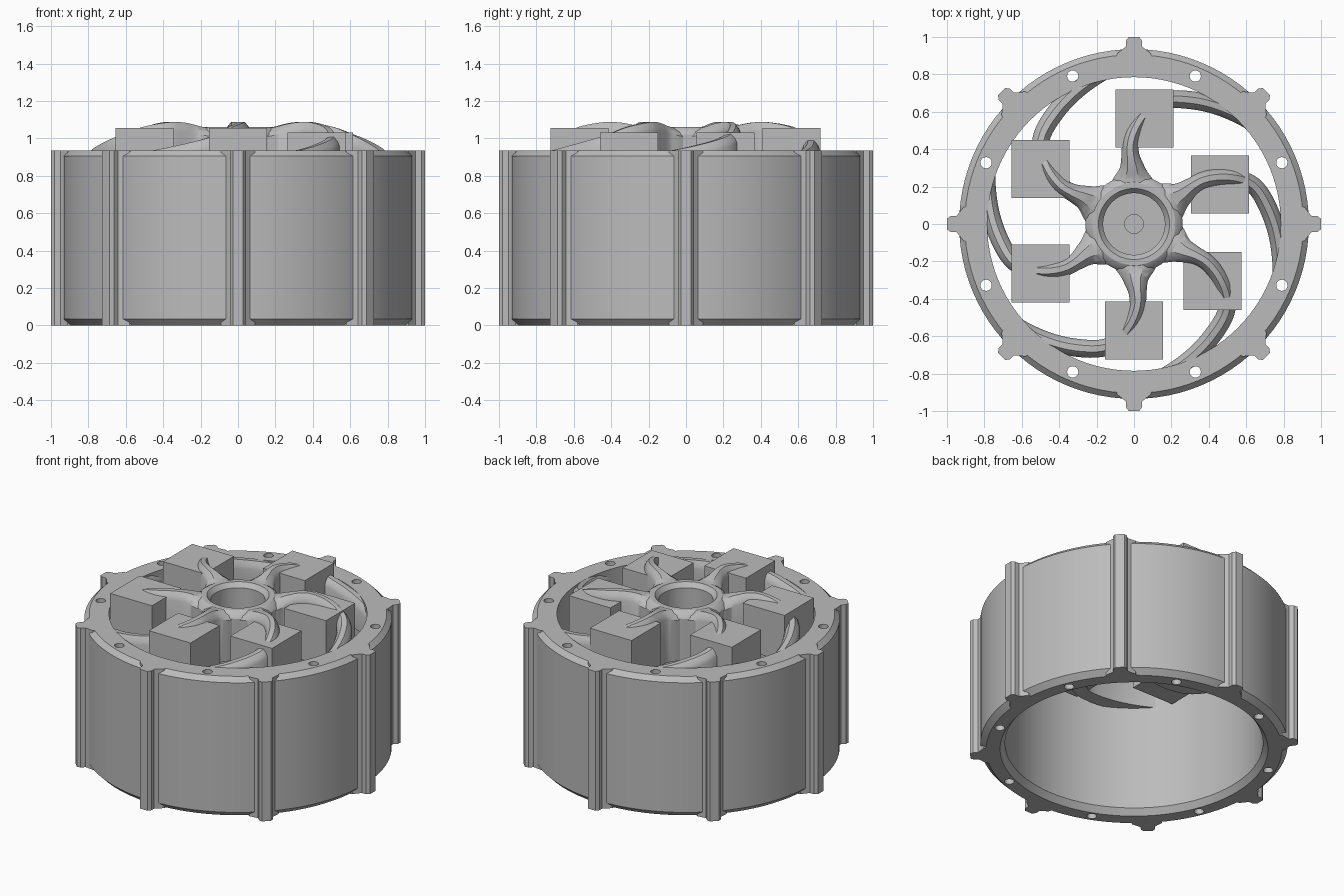
import bpy, bmesh, math
from mathutils import Vector

if "Cube" in bpy.data.objects:
    bpy.data.objects.remove(bpy.data.objects["Cube"])

grey = bpy.data.materials.new("plain grey")
grey.diffuse_color = (0.5, 0.5, 0.5, 1)
grey.use_nodes = True
grey.node_tree.nodes["Principled BSDF"].inputs["Base Color"].default_value = grey.diffuse_color


def finish(name, bm, smooth=True):
    bmesh.ops.recalc_face_normals(bm, faces=bm.faces)
    me = bpy.data.meshes.new(name)
    bm.to_mesh(me)
    bm.free()
    me.materials.append(grey)
    ob = bpy.data.objects.new(name, me)
    bpy.context.collection.objects.link(ob)
    if smooth:
        smooth_object(ob)
    return ob


def activate(ob):
    bpy.ops.object.select_all(action='DESELECT')
    ob.select_set(True)
    bpy.context.view_layer.objects.active = ob


def smooth_object(ob):
    activate(ob)
    bpy.ops.object.shade_smooth_by_angle(angle=math.radians(30))


def lathe(profile, segments, closed):
    """Revolve an (r, z) profile about the z axis."""
    bm = bmesh.new()
    vs = [bm.verts.new((r, 0, z)) for r, z in profile]
    es = [bm.edges.new(p) for p in zip(vs, vs[1:])]
    if closed:
        es.append(bm.edges.new((vs[-1], vs[0])))
    bmesh.ops.spin(bm, geom=vs + es, cent=(0, 0, 0), axis=(0, 0, 1),
                   angle=math.tau, steps=segments)
    bmesh.ops.remove_doubles(bm, verts=bm.verts, dist=1e-4)
    return bm


def prism(bm, outline, z0, z1):
    low = [bm.verts.new((x, y, z0)) for x, y in outline]
    high = [bm.verts.new((x, y, z1)) for x, y in outline]
    bm.faces.new(low)
    bm.faces.new(high)
    n = len(outline)
    for i in range(n):
        j = (i + 1) % n
        bm.faces.new((low[i], low[j], high[j], high[i]))


def polar(r, a):
    return Vector((r * math.cos(a), r * math.sin(a)))


TOP = 0.935

# Rim: chamfered drum, flared at the bottom of the bore
rim = finish("rim", lathe([(0.815, 0), (0.90, 0), (0.935, 0.035), (0.935, TOP - 0.03),
                           (0.905, TOP), (0.785, TOP), (0.785, 0.04)], 96, True), False)

# Bolt holes through the rim
bm = bmesh.new()
for k in range(8):
    c = polar(0.856, math.radians(22.5 + 45 * k))
    prism(bm, [tuple(c + polar(0.03, math.tau * i / 20)) for i in range(20)], -0.1, 1.1)
cutter = finish("bolt_hole_cutter", bm, False)
mod = rim.modifiers.new("holes", 'BOOLEAN')
mod.object = cutter
mod.operation = 'DIFFERENCE'
mod.solver = 'EXACT'
activate(rim)
bpy.ops.object.modifier_apply(modifier=mod.name)
cutter.hide_render = True
cutter.hide_set(True)
smooth_object(rim)

# Eight tread lugs with flared feet
half = [(0.88, 0.095), (0.912, 0.09), (0.935, 0.06), (0.95, 0.043), (0.98, 0.043), (1.0, 0.028)]
outline = half + [(r, -s) for r, s in reversed(half)]
for k in range(8):
    a = math.radians(45 * k)
    u, v = polar(1, a), polar(1, a + math.pi / 2)
    bm = bmesh.new()
    prism(bm, [tuple(u * r + v * s) for r, s in outline], 0, TOP)
    finish(f"lug_{k + 1}", bm)

# Hub with a recessed centre and small blind hole
finish("hub", lathe([(0, 0.74), (0.26, 0.74), (0.26, 1.02), (0.245, 1.045), (0.22, 1.06),
                     (0.19, 1.06), (0.165, 1.03), (0.165, 0.82), (0.05, 0.82),
                     (0.05, 0.80), (0, 0.80)], 64, False))

# Swirling spokes: radius, angle offset, half width, top height
PATH = [(0.20, 2, 0.13, 1.055), (0.25, 2, 0.10, 1.062), (0.30, 2, 0.068, 1.075),
        (0.37, 3, 0.048, 1.086), (0.45, 2, 0.044, 1.085), (0.57, -4, 0.044, 1.06),
        (0.67, -12, 0.046, 1.01), (0.73, -25, 0.048, 0.965), (0.79, -40, 0.045, 0.925),
        (0.83, -50, 0.04, 0.91)]


def sample(steps=5):
    """Catmull-Rom interpolation of the spoke path."""
    out = []
    for i in range(len(PATH) - 1):
        p = [Vector(PATH[min(max(i + d, 0), len(PATH) - 1)]) for d in (-1, 0, 1, 2)]
        for s in range(steps):
            t = s / steps
            out.append(0.5 * (2 * p[1] + (p[2] - p[0]) * t
                              + (2 * p[0] - 5 * p[1] + 4 * p[2] - p[3]) * t * t
                              + (3 * p[1] - p[0] - 3 * p[2] + p[3]) * t ** 3))
    return out + [Vector(PATH[-1])]


stations = sample()
for k in range(6):
    base = 90 + 60 * k
    centres = [polar(s[0], math.radians(base + s[1])) for s in stations]
    bm = bmesh.new()
    rings = []
    for i, (c, s) in enumerate(zip(centres, stations)):
        tan = (centres[min(i + 1, len(centres) - 1)] - centres[max(i - 1, 0)]).normalized()
        side = Vector((-tan.y, tan.x))
        w, z = s[2], s[3]
        section = [(-w, 0.74), (-w, z - 0.05), (-w * 0.8, z - 0.025), (-w * 0.35, z),
                   (w * 0.35, z), (w * 0.8, z - 0.025), (w, z - 0.05), (w, 0.74)]
        rings.append([bm.verts.new((*(c + side * u), h)) for u, h in section])
    for a, b in zip(rings, rings[1:]):
        for j in range(8):
            m = (j + 1) % 8
            bm.faces.new((a[j], a[m], b[m], b[j]))
    bm.faces.new(rings[0])
    bm.faces.new(rings[-1])
    finish(f"spoke_{k + 1}", bm)

# Square blocks sitting over the spokes: centre x, y and top height
H = 0.155
for k, (x, y, top) in enumerate([(0.055, 0.565, 1.055), (0.46, 0.21, 1.03),
                                 (0.42, -0.305, 1.03), (0, -0.57, 1.055),
                                 (-0.5, -0.265, 1.055), (-0.5, 0.295, 1.055)]):
    bm = bmesh.new()
    prism(bm, [(x - H, y - H), (x + H, y - H), (x + H, y + H), (x - H, y + H)],
          top - 2 * H, top)
    finish(f"block_{k + 1}", bm, False)
